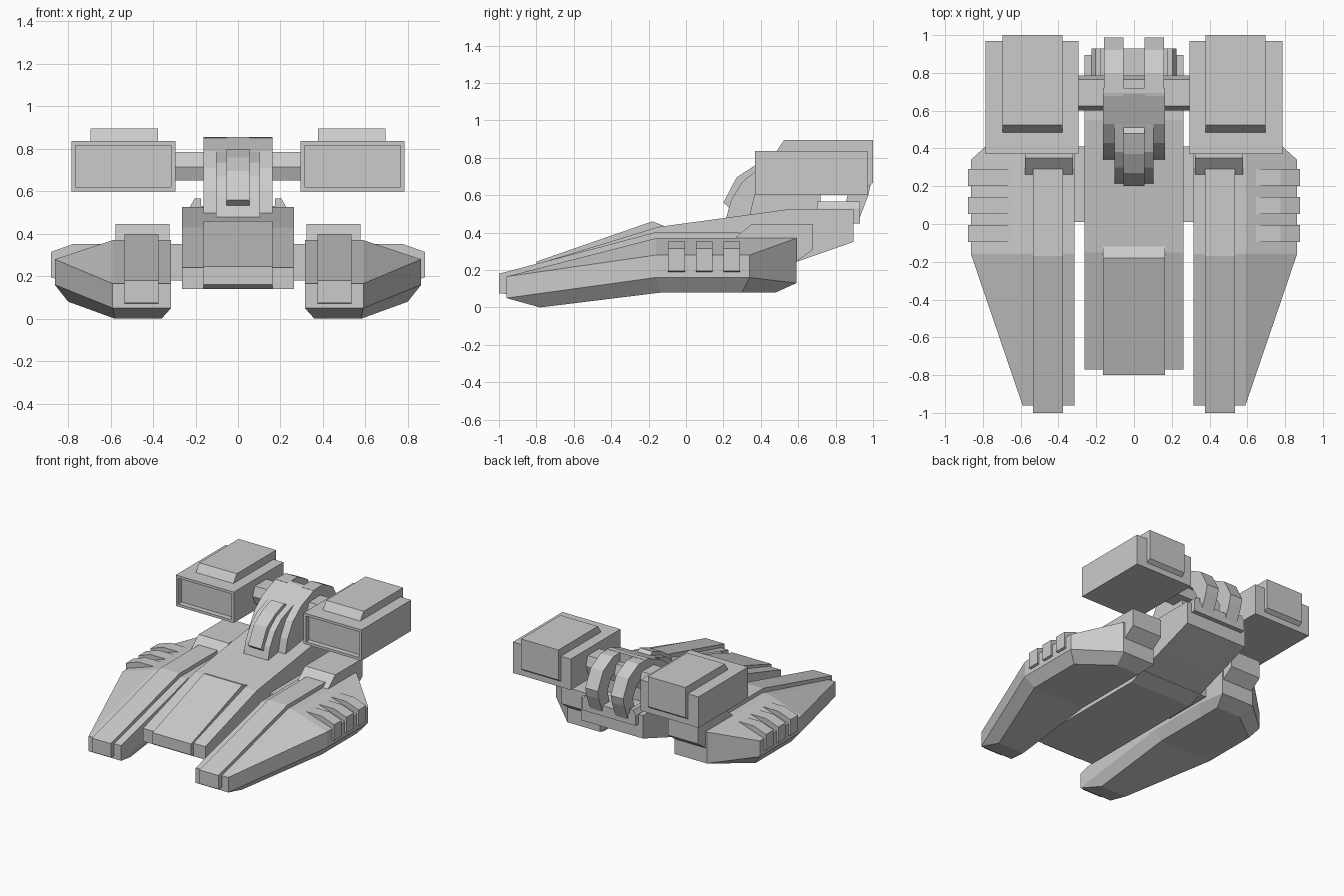
import bpy, bmesh

if "Cube" in bpy.data.objects:
    bpy.data.objects.remove(bpy.data.objects["Cube"])


def finish(name, bm, mirror=False):
    bmesh.ops.remove_doubles(bm, verts=bm.verts, dist=0.0005)
    bmesh.ops.recalc_face_normals(bm, faces=bm.faces)
    mesh = bpy.data.meshes.new(name)
    bm.to_mesh(mesh)
    bm.free()
    ob = bpy.data.objects.new(name, mesh)
    bpy.context.collection.objects.link(ob)
    if mirror:
        ob.modifiers.new("Mirror", 'MIRROR')
    return ob


def prism(name, profile, a, b, axis='x', mirror=False):
    """Extrude a profile from a to b: (y, z) points along x, or (x, z) points along y."""
    bm = bmesh.new()
    place = (lambda p, t: (t, p[0], p[1])) if axis == 'x' else (lambda p, t: (p[0], t, p[1]))
    near = [bm.verts.new(place(p, a)) for p in profile]
    far = [bm.verts.new(place(p, b)) for p in profile]
    n = len(profile)
    bm.faces.new(near)
    bm.faces.new(far[::-1])
    for i in range(n):
        j = (i + 1) % n
        bm.faces.new((near[i], far[i], far[j], near[j]))
    return finish(name, bm, mirror)


def rect(a0, a1, b0, b1):
    return [(a0, b0), (a1, b0), (a1, b1), (a0, b1)]


# Central hull, raised front panel and cross connector to the side pods
prism("hull", [(-.77, .14), (-.77, .24), (-.15, .43), (.55, .525), (.895, .525),
               (.895, .35), (.58, .24), (.29, .14)], -.263, .263)
prism("hull_panel", [(-.77, .14), (-.8, .16), (-.8, .245), (-.18, .46), (-.12, .437),
                     (-.12, .14)], -.163, .163)
prism("pod_connector", rect(.01, .41, .18, .352), -.33, .33)


# Side pods: lofted from four stations along y
def pod():
    # y, side low z, top z, outer x, outer upper z, bottom y, bottom z, bottom outer x
    stations = [(-.96, .05, .165, .59, .165, -.78, .0, .58),
                (-.16, .16, .37, .863, .28, -.13, .08, .80),
                (.34, .16, .37, .863, .28, .30, .08, .80),
                (.59, .13, .37, .59, .37, .48, .08, .56)]
    bm = bmesh.new()
    rings = []
    for y, low, top, xo, up, yb, zb, xb in stations:
        pts = [(.36, yb, zb), (.315, y, low), (.315, y, top), (.59, y, top),
               (xo, y, up), (xo, y, low), (xb, yb, zb)]
        rings.append([bm.verts.new(p) for p in pts])
    for r, s in zip(rings, rings[1:]):
        for i in range(7):
            j = (i + 1) % 7
            bm.faces.new((r[i], s[i], s[j], r[j]))
    for r in (rings[0], rings[-1]):
        bm.faces.new(r[1:6])
        bm.faces.new((r[0], r[1], r[5], r[6]))
    finish("side_pod", bm, True)


pod()
prism("pod_ridge", [(-1, .075), (-1, .18), (-.17, .40), (.29, .40), (.29, .2), (-.78, .06)],
      .375, .535, mirror=True)
prism("pod_rear_block", [(.25, .36), (.35, .445), (.68, .445), (.68, .31), (.59, .245),
                         (.25, .245)], .322, .578, mirror=True)

# Three cooling fins on the outer side of each pod
for k in range(3):
    y = -.095 + k * .1475
    prism(f"pod_fin_{k + 1}", [(.64, .352), (.775, .352), (.88, .315), (.88, .195),
                               (.85, .185), (.64, .185)], y, y + .09, 'y', True)


# Launcher boxes with a recessed front
def launcher():
    bm = bmesh.new()
    bmesh.ops.create_cube(bm, size=1)
    for v in bm.verts:
        v.co = (.54 + v.co.x * .49, .67 + v.co.y * .60, .718 + v.co.z * .236)
    front = min(bm.faces, key=lambda f: f.calc_center_median().y)
    bmesh.ops.inset_region(bm, faces=[front], thickness=.028)
    inner = bmesh.ops.extrude_discrete_faces(bm, faces=[front])["faces"][0]
    for v in inner.verts:
        v.co.y += .04
    finish("launcher_box", bm, True)


launcher()
prism("launcher_cover", [(.48, .83), (.525, .895), (1, .895), (1, .665), (.965, .64),
                         (.965, .83)], .378, .695, mirror=True)
prism("launcher_axle", [(.6, .715), (.625, .785), (.765, .785), (.785, .715), (.765, .65),
                        (.625, .65)], -.31, .31)

# Central arch: solid front, nose plate, raised strip and two rear ribs
prism("arch", [(.335, .47), (.365, .6), (.43, .71), (.53, .79), (.69, .855), (.72, .855),
               (.72, .47)], -.163, .163)
prism("arch_nose", [(.21, .46), (.24, .57), (.30, .67), (.38, .735), (.56, .80), (.56, .46)],
      -.103, .103)
prism("arch_strip", [(.235, .53), (.2, .56), (.27, .695), (.37, .76), (.48, .80),
                     (.53, .77), (.45, .53)], -.055, .055)
prism("arch_rib", [(.68, .853), (.80, .853), (.92, .79), (.988, .66), (.975, .60), (.925, .47),
                   (.83, .47), (.87, .62), (.82, .71), (.68, .74)], .055, .16, mirror=True)

# Rear U-shaped bracket under the ribs
prism("rear_bracket", [(-.225, .45), (-.225, .53), (-.205, .565), (-.175, .565), (-.175, .53),
                       (.175, .53), (.175, .565), (.205, .565), (.225, .53), (.225, .45)],
      .70, .93, 'y')
